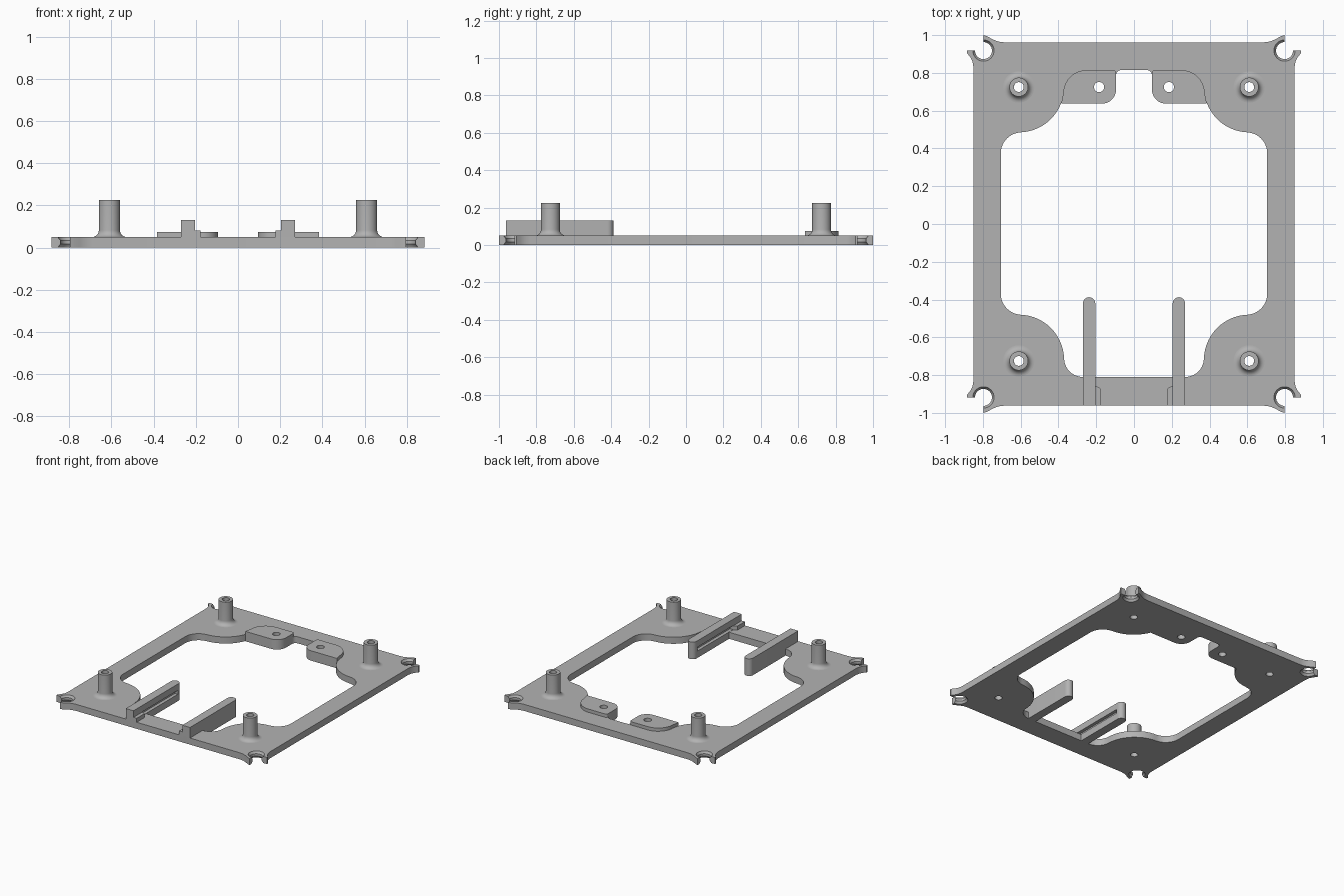
import bpy, bmesh
from math import sin, cos, pi, radians

old = bpy.data.objects.get("Cube")
if old:
    bpy.data.objects.remove(old, do_unlink=True)

GREY = (0.45, 0.45, 0.45, 1)
mat = bpy.data.materials.new("plain grey")
mat.use_nodes = True
mat.diffuse_color = GREY
bsdf = next(n for n in mat.node_tree.nodes if n.type == 'BSDF_PRINCIPLED')
bsdf.inputs["Base Color"].default_value = GREY

T = 0.05                    # plate thickness
POST = (0.61, 0.725)        # post centre in one quadrant
TAB_HOLE = (0.185, 0.725)
SIDES = (("left", 1), ("right", -1))


def arc(cx, cy, r, a0, a1, n=10):
    steps = [radians(a0 + (a1 - a0) * i / n) for i in range(n + 1)]
    return [(cx + r * cos(a), cy + r * sin(a)) for a in steps]


def finish(name, bm):
    bmesh.ops.remove_doubles(bm, verts=bm.verts, dist=1e-5)
    bmesh.ops.recalc_face_normals(bm, faces=bm.faces)
    me = bpy.data.meshes.new(name)
    bm.to_mesh(me)
    bm.free()
    me.materials.append(mat)
    ob = bpy.data.objects.new(name, me)
    bpy.context.collection.objects.link(ob)
    return ob


def prism(name, pts, z0, z1, sx=1):
    bm = bmesh.new()
    face = bm.faces.new([bm.verts.new((sx * x, y, z0)) for x, y in pts])
    new = bmesh.ops.extrude_face_region(bm, geom=[face])["geom"]
    verts = [g for g in new if isinstance(g, bmesh.types.BMVert)]
    bmesh.ops.translate(bm, verts=verts, vec=(0, 0, z1 - z0))
    return finish(name, bm)


def lathe(name, profile, x, y, n=32):
    """Turn a closed (radius, height) profile about a vertical axis."""
    bm = bmesh.new()
    rings = [[bm.verts.new((x + r * cos(2 * pi * i / n), y + r * sin(2 * pi * i / n), z))
              for r, z in profile] for i in range(n)]
    m = len(profile)
    for i in range(n):
        a, b = rings[i], rings[(i + 1) % n]
        for j in range(m):
            k = (j + 1) % m
            if profile[j][0] + profile[k][0] > 0:
                bm.faces.new((a[j], b[j], b[k], a[k]))
    return finish(name, bm)


def cut(target, cutter):
    mod = target.modifiers.new("cut", 'BOOLEAN')
    mod.operation, mod.solver, mod.object = 'DIFFERENCE', 'EXACT', cutter
    bpy.context.view_layer.objects.active = target
    bpy.ops.object.modifier_apply(modifier=mod.name)
    bpy.data.objects.remove(cutter, do_unlink=True)


def drill(target, x, y, r):
    cut(target, prism("drill", arc(x, y, r, 0, 345, 23), -0.1, 0.3))


# Outline of the plate, one flared corner mirrored to four
corner = [(0.85, 0.83), (0.855, 0.86), (0.868, 0.885), (0.885, 0.905), (0.885, 0.918),
          (0.797, 0.918), (0.797, 1.0), (0.775, 0.993), (0.75, 0.978),
          (0.72, 0.966), (0.69, 0.962)]
half = [(x, -y) for x, y in reversed(corner)] + corner
plate = prism("base_plate", half + [(-x, y) for x, y in reversed(half)], 0, T)

# Central opening
opening = (arc(0.27, -0.71, 0.1, -90, 0)
           + arc(0.61, -0.72, 0.24, 180, 90, 14)
           + arc(0.595, -0.37, 0.11, -90, 0)
           + arc(0.595, 0.375, 0.11, 0, 90)
           + arc(0.61, 0.725, 0.24, 270, 200, 12)
           + [(0.3, 0.66), (0.17, 0.72), (0.11, 0.74)]
           + arc(0.068, 0.788, 0.027, 0, 90, 6))
opening += [(-x, y) for x, y in reversed(opening)]
cut(plate, prism("opening", opening, -0.1, 0.2))

# Waisted corner sockets and drilled holes
waist = [(0, -0.01), (0.06, -0.01), (0.055, 0.004), (0.045, 0.016),
         (0.045, 0.034), (0.055, 0.046), (0.06, 0.06), (0, 0.06)]
for _, sx in SIDES:
    for sy in (1, -1):
        cut(plate, lathe("socket", waist, sx * 0.797, sy * 0.918))
        drill(plate, sx * POST[0], sy * POST[1], 0.026)
    drill(plate, sx * TAB_HOLE[0], TAB_HOLE[1], 0.027)

# Hollow posts with a filleted foot
fillet = arc(0.083, 0.083, 0.033, 270, 180, 8)
post_profile = [(0.026, 0.03), (0.083, 0.03)] + fillet + [(0.05, 0.225), (0.026, 0.225)]
tab_outline = ([(0.385, 0.637)] + arc(0.25, 0.69, 0.125, 0, 90)
               + arc(0.11, 0.8, 0.015, 90, 180, 4)
               + arc(0.17, 0.712, 0.075, 180, 270))
rail_outline = ([(0.205, -0.962), (0.27, -0.962)]
                + arc(0.2375, -0.42, 0.0325, 0, 180, 12))
stop_outline = [(0.21, -0.962), (0.178, -0.962), (0.178, -0.87), (0.205, -0.855), (0.21, -0.855)]
groove = [(0.19, -0.855), (0.23, -0.855), (0.23, -0.43), (0.19, -0.43)]

parts = [plate]
for side, sx in SIDES:
    for end, sy in (("back", 1), ("front", -1)):
        parts.append(lathe(f"{end}_{side}_post", post_profile, sx * POST[0], sy * POST[1]))
    # Raised mounting tabs at the back
    tab = prism(f"{side}_mounting_tab", tab_outline, 0, 0.075, sx)
    drill(tab, sx * TAB_HOLE[0], TAB_HOLE[1], 0.027)
    # Guide rails with a slot on the inner face
    rail = prism(f"{side}_guide_rail", rail_outline, 0, 0.13, sx)
    cut(rail, prism("groove", groove, 0.052, 0.082, sx))
    stop = prism(f"{side}_rail_stop", stop_outline, 0.03, 0.08, sx)
    parts += [tab, rail, stop]

bpy.ops.object.select_all(action='DESELECT')
for ob in parts:
    ob.select_set(True)
bpy.context.view_layer.objects.active = plate
bpy.ops.object.shade_smooth_by_angle(angle=radians(30))
